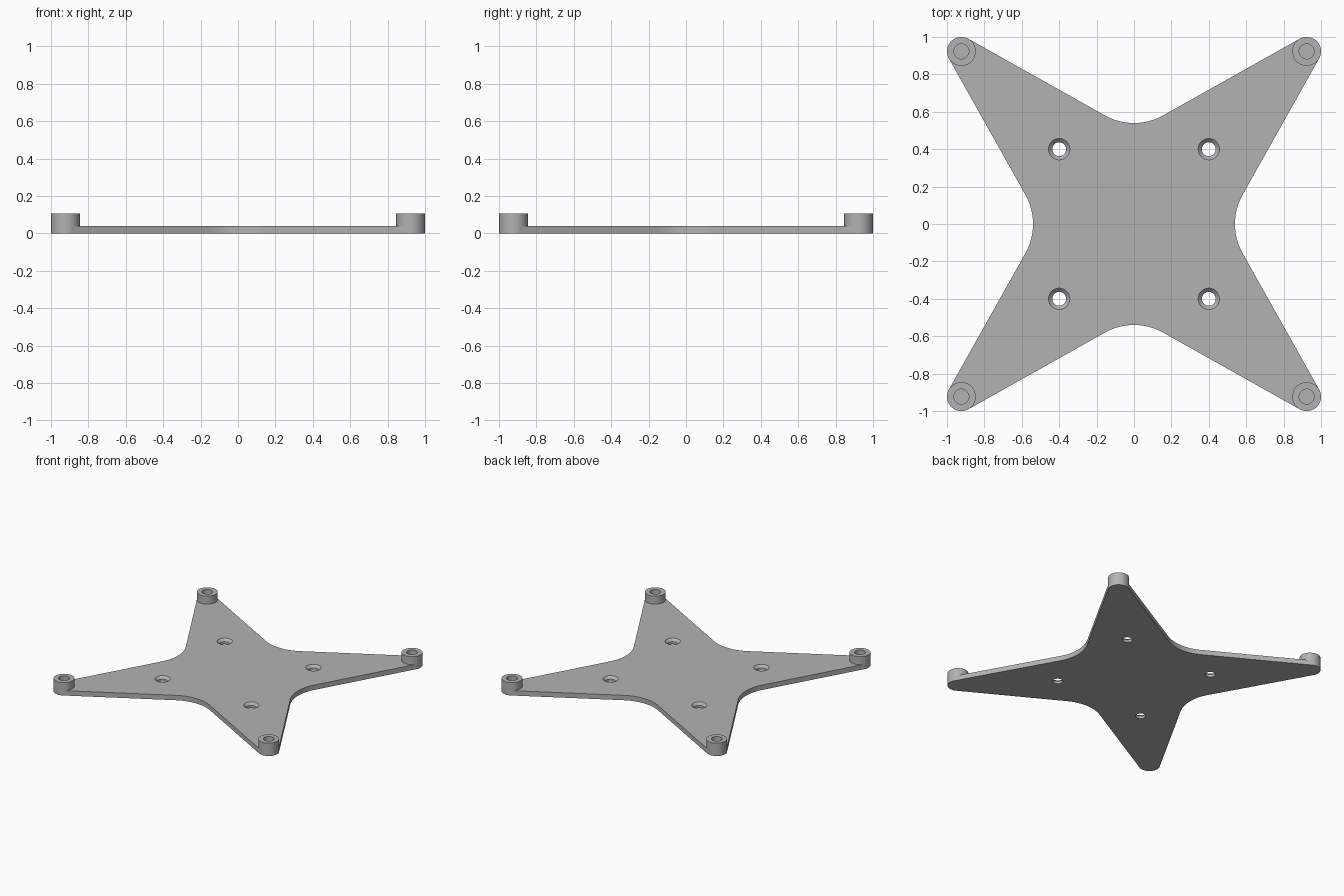
import bpy, bmesh
from math import sin, cos, tan, pi, radians

if "Cube" in bpy.data.objects:
    bpy.data.objects.remove(bpy.data.objects["Cube"])

GREY = (0.45, 0.45, 0.45, 1)
mat = bpy.data.materials.new("grey plastic")
mat.use_nodes = True
mat.diffuse_color = GREY
mat.node_tree.nodes["Principled BSDF"].inputs["Base Color"].default_value = GREY

PLATE, TOP = 0.04, 0.105        # plate and post heights
TIP, TIP_R = 0.923, 0.077       # post centre and radius
BORE_R = 0.04
HOLE = 0.4                      # screw hole position
SLOPE = radians(29.3)           # angle of the arm edges
FILLET_R, WAIST = 0.32, 0.54


def finish(name, bm):
    bmesh.ops.recalc_face_normals(bm, faces=bm.faces)
    mesh = bpy.data.meshes.new(name)
    bm.to_mesh(mesh)
    bm.free()
    mesh.materials.append(mat)
    obj = bpy.data.objects.new(name, mesh)
    bpy.context.collection.objects.link(obj)
    return obj


def smooth(obj):
    bpy.ops.object.select_all(action='DESELECT')
    obj.select_set(True)
    bpy.context.view_layer.objects.active = obj
    bpy.ops.object.shade_smooth_by_angle(angle=radians(30))


def lathe(name, profile, centre, closed=True, segments=64):
    """Spin a (radius, height) profile about a vertical axis."""
    bm = bmesh.new()
    rings = [[bm.verts.new((centre[0] + r * cos(2 * pi * i / segments),
                            centre[1] + r * sin(2 * pi * i / segments), z))
              for i in range(segments)] for r, z in profile]
    for a, b in zip(rings, rings[1:]):
        for i in range(segments):
            j = (i + 1) % segments
            bm.faces.new((a[i], a[j], b[j], b[i]))
    if closed:
        bm.faces.new(rings[0])
        bm.faces.new(rings[-1])
    return finish(name, bm)


def arc(cx, cy, r, start, end, steps):
    angles = [start + (end - start) * i / steps for i in range(steps + 1)]
    return [(cx + r * cos(a), cy + r * sin(a)) for a in angles]


# Star plate: one waist fillet and one rounded tip, repeated by quarter turns
quarter = arc(TIP, TIP, TIP_R, -SLOPE, pi / 2 + SLOPE, 32)
quarter += arc(0, WAIST + FILLET_R, FILLET_R, -pi / 2 + SLOPE, -pi / 2 - SLOPE, 20)
outline = []
for turn in range(4):
    c, s = round(cos(turn * pi / 2)), round(sin(turn * pi / 2))
    outline += [(x * c - y * s, x * s + y * c) for x, y in quarter]

bm = bmesh.new()
base = bm.faces.new([bm.verts.new((x, y, 0)) for x, y in outline])
solid = bmesh.ops.extrude_face_region(bm, geom=[base], use_keep_orig=True)
top_verts = [v for v in solid["geom"] if isinstance(v, bmesh.types.BMVert)]
bmesh.ops.translate(bm, verts=top_verts, vec=(0, 0, PLATE))
plate = finish("star_plate", bm)

# Countersunk screw holes
corners = [(x, y) for x in (-1, 1) for y in (-1, 1)]
for x, y in corners:
    cutter = lathe("screw_hole_cutter",
                   [(0.037, -0.02), (0.037, 0.02), (0.057, PLATE), (0.057, PLATE + 0.02)],
                   (x * HOLE, y * HOLE))
    cutter.hide_render = True
    cut = plate.modifiers.new("screw hole", 'BOOLEAN')
    cut.operation = 'DIFFERENCE'
    cut.solver = 'EXACT'
    cut.object = cutter
    bpy.context.view_layer.objects.active = plate
    bpy.ops.object.modifier_apply(modifier=cut.name)
    bpy.data.objects.remove(cutter)
smooth(plate)

# Hollow posts on the arm tips
for x, y in corners:
    name = ("back" if y > 0 else "front") + ("_left" if x > 0 else "_right") + "_post"
    smooth(lathe(name, [(TIP_R, PLATE), (TIP_R, TOP), (BORE_R, TOP), (BORE_R, PLATE)],
                 (x * TIP, y * TIP), closed=False))
